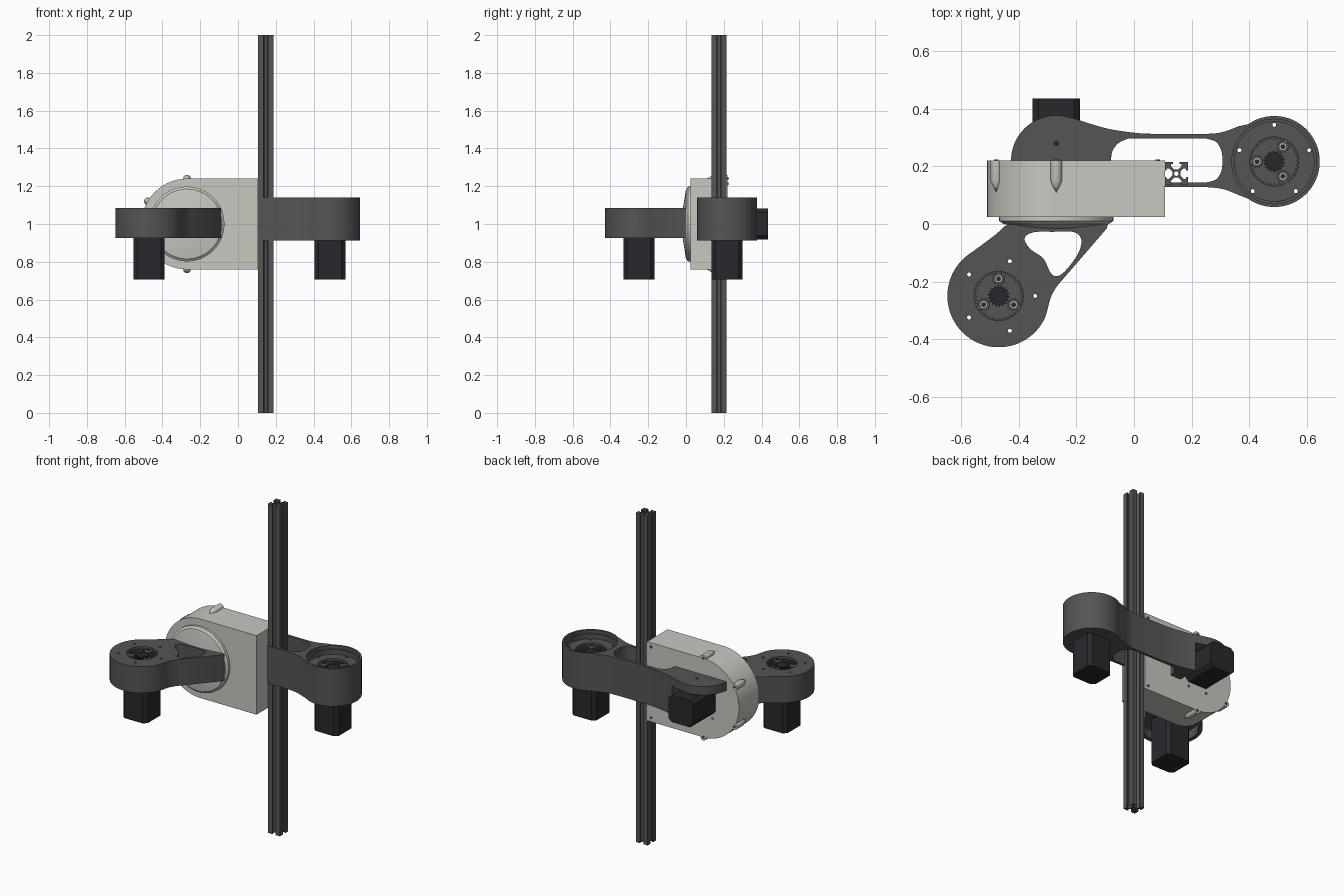
import bpy, bmesh
from math import sin, cos, pi, radians
from mathutils import Vector

if "Cube" in bpy.data.objects:
    bpy.data.objects.remove(bpy.data.objects["Cube"])


def material(name, r, g, b):
    m = bpy.data.materials.new(name)
    m.diffuse_color = (r, g, b, 1)
    m.use_nodes = True
    m.node_tree.nodes["Principled BSDF"].inputs["Base Color"].default_value = m.diffuse_color
    return m


DARK = material("dark_grey", 0.09, 0.09, 0.09)
BLACK = material("motor_black", 0.022, 0.022, 0.027)
PALE = material("pale_grey", 0.58, 0.58, 0.53)
STEEL = material("steel", 0.45, 0.45, 0.45)
COPPER = material("copper", 0.6, 0.22, 0.05)


def finish(name, bm, mat):
    bmesh.ops.remove_doubles(bm, verts=bm.verts, dist=1e-5)
    bmesh.ops.recalc_face_normals(bm, faces=bm.faces)
    me = bpy.data.meshes.new(name)
    bm.to_mesh(me)
    bm.free()
    ob = bpy.data.objects.new(name, me)
    bpy.context.collection.objects.link(ob)
    me.materials.append(mat)
    return ob


def prism(name, pts, lo, hi, mat=DARK, axis="z"):
    """Extrude a 2D outline along z (points are x, y) or along y (points are x, z)."""
    bm = bmesh.new()
    put = (lambda p, h: (p[0], p[1], h)) if axis == "z" else (lambda p, h: (p[0], h, p[1]))
    a = [bm.verts.new(put(p, lo)) for p in pts]
    b = [bm.verts.new(put(p, hi)) for p in pts]
    bm.faces.new(a)
    bm.faces.new(b)
    for i in range(len(pts)):
        j = (i + 1) % len(pts)
        bm.faces.new((a[i], a[j], b[j], b[i]))
    return finish(name, bm, mat)


def lathe(name, profile, cx, cz, mat, n=64):
    """Revolve (radius, y) points about a y-directed axis."""
    bm = bmesh.new()
    vs = [bm.verts.new((cx + r, y, cz)) for r, y in profile]
    es = [bm.edges.new(e) for e in zip(vs, vs[1:])]
    bmesh.ops.spin(bm, geom=vs + es, cent=(cx, 0, cz), axis=(0, 1, 0), angle=2 * pi, steps=n)
    return finish(name, bm, mat)


def arc(cx, cy, r, a0, a1, n=48):
    return [(cx + r * cos(radians(a0 + (a1 - a0) * i / n)),
             cy + r * sin(radians(a0 + (a1 - a0) * i / n))) for i in range(n + 1)]


def circle(cx, cy, r, n=48):
    return arc(cx, cy, r, 0, 360, n)[:-1]


def gear(cx, cy, r, depth, teeth):
    pts = []
    for i in range(teeth):
        for f, rr in ((0, r - depth), (0.3, r - depth), (0.5, r), (0.8, r)):
            a = 2 * pi * (i + f) / teeth
            pts.append((cx + rr * cos(a), cy + rr * sin(a)))
    return pts


def spline(pts, closed=False, n=6):
    p = [Vector(q) for q in pts]
    p = [p[-1]] + p + p[:2] if closed else [p[0]] + p + [p[-1]]
    out = []
    for a, b, c, d in zip(p, p[1:], p[2:], p[3:]):
        for i in range(n):
            t = i / n
            v = 0.5 * (2 * b + (c - a) * t + (2 * a - 5 * b + 4 * c - d) * t * t
                       + (3 * b - a - 3 * c + d) * t ** 3)
            out.append((v.x, v.y))
    return out if closed else out + [tuple(pts[-1])]


def cut(ob, pts, lo, hi, axis="z"):
    c = prism("cutter", pts, lo, hi, DARK, axis)
    c.hide_render = True
    m = ob.modifiers.new("cut", "BOOLEAN")
    m.operation, m.solver, m.object = "DIFFERENCE", "EXACT", c
    bpy.context.view_layer.objects.active = ob
    bpy.ops.object.modifier_apply(modifier=m.name)
    bpy.data.objects.remove(c)


def motor(name, cx, cy, lo, hi, axis="z", h=0.082, k=0.02):
    pts = [(cx + x, cy + y) for x, y in ((h, k - h), (h, h - k), (h - k, h), (k - h, h),
                                         (-h, h - k), (-h, k - h), (k - h, -h), (h - k, -h))]
    return prism(name, pts, lo, hi, BLACK, axis)


def joint(tag, ob, cx, cy, top, bottom, hole_r, turn, planet_turn):
    """Gear well, through holes and planetary gears of one arm disc."""
    floor = top - 0.045
    cut(ob, circle(cx, cy, 0.085), top - 0.012, top + 0.02)
    cut(ob, gear(cx, cy, 0.083, 0.006, 36), floor, top + 0.01)
    for i in range(5):
        a = radians(turn + 72 * i)
        cut(ob, circle(cx + hole_r * cos(a), cy + hole_r * sin(a), 0.007, 12),
            bottom - 0.05, top + 0.05)
    prism(tag + "_sun_gear", gear(cx, cy, 0.037, 0.006, 18), floor - 0.005, top - 0.01, BLACK)
    for i in range(3):
        a = radians(planet_turn + 120 * i)
        px, py = cx + 0.06 * cos(a), cy + 0.06 * sin(a)
        prism(f"{tag}_planet_gear_{i}", gear(px, py, 0.023, 0.004, 12), floor - 0.005, top - 0.012)
        prism(f"{tag}_planet_pin_{i}", circle(px, py, 0.014, 20), floor, top - 0.006, STEEL)
        prism(f"{tag}_planet_bolt_{i}", circle(px, py, 0.009, 6), floor, top - 0.002, BLACK)


# Vertical slotted rail
quarter = [(.014, .007), (.025, .018), (.034, .018), (.034, .011), (.04, .011), (.04, .04),
           (.011, .04), (.011, .034), (.018, .034), (.018, .025), (.007, .014)]
prof = []
for c, s in ((1, 0), (0, 1), (-1, 0), (0, -1)):
    prof += [(0.147 + c * x - s * y, 0.175 + s * x + c * y) for x, y in quarter]
rail = prism("vertical_rail", prof, 0, 2)
cut(rail, circle(0.147, 0.175, 0.008, 16), -0.1, 2.1)

# Housing: rounded block, screw lugs, front turntable
HX, HZ = -0.27, 1.0
prism("housing", arc(HX, HZ, 0.24, 90, 270) + [(0.107, 0.76), (0.107, 1.24)], 0.025, 0.22, PALE, "y")
for i, deg in enumerate((90, 150, 210, 270)):
    a = radians(deg)
    x, z = HX + 0.24 * cos(a), HZ + 0.24 * sin(a)
    lathe(f"housing_lug_{i}", [(0, 0.22), (0.02, 0.22), (0.02, 0.15), (0.012, 0.13), (0, 0.11)],
          x, z, PALE, 24)
    lathe(f"housing_screw_{i}", [(0, 0.224), (0.008, 0.224), (0.008, 0.215), (0, 0.215)], x, z, DARK, 12)
for i, z in enumerate((0.785, 1.215)):
    lathe(f"housing_corner_screw_{i}", [(0, 0.224), (0.008, 0.224), (0.008, 0.215), (0, 0.215)],
          0.082, z, DARK, 12)
lathe("turntable", [(0, 0.03), (0.198, 0.03), (0.198, 0.01), (0.188, 0.004), (0.185, 0.0),
                    (0.08, -0.017), (0, -0.017)], HX, HZ, PALE)

# Front arm
FX, FY, F0, F1 = -0.47, -0.25, 0.925, 1.085
outline = (arc(FX, FY, 0.178, 125, 335, 72)
           + spline([(-.301, -.30), (-.287, -.25), (-.265, -.213), (-.24, -.184)])
           + [(-.095, -.016), (-.09, 0), (-.43, 0)]
           + spline([(-.45, -.008), (-.48, -.036), (-.53, -.074)]))
front_arm = prism("front_arm", outline, F0, F1)
cut(front_arm, spline([(-.38, -.05), (-.35, -.029), (-.28, -.027), (-.21, -.028), (-.183, -.055),
                       (-.197, -.108), (-.25, -.173), (-.285, -.175), (-.315, -.12), (-.36, -.087)],
                      True), F0 - 0.1, F1 + 0.1)
cut(front_arm, circle(FX, FY, 0.155, 64), F0 - 0.1, 0.98)
joint("front", front_arm, FX, FY, F1, F0, 0.127, 0, 90)
motor("front_motor", FX, FY, 0.705, 0.985)

# Rear arm, reaching round the rail
RX, RY, R0, R1 = 0.487, 0.217, 0.912, 1.14
outline = (arc(HX, 0.22, 0.157, 180, 75, 40)
           + spline([(-.2, .364), (-.1, .333), (0, .317), (.08, .313), (.25, .313),
                     (.31, .32), (.365, .34)])
           + arc(RX, RY, 0.158, 125, -125, 72)
           + spline([(.365, .1), (.31, .121), (.25, .128), (.18, .128), (.09, .128)])
           + [(.09, .22)])
rear_arm = prism("rear_arm", outline, R0, R1)
cut(rear_arm, spline([(-.08, .21), (-.076, .25), (-.055, .28), (-.02, .297)])
    + spline([(.25, .297), (.285, .285), (.303, .255), (.307, .22), (.303, .183), (.285, .155),
              (.25, .144)]) + [(-.08, .144)], R0 - 0.1, R1 + 0.1)
# Space for the shoulder motor under the end plate
cut(rear_arm, [(-.5, .2), (-.15, .2), (-.15, .45), (-.5, .45)], R0 - 0.1, 1.088)
cut(rear_arm, circle(HX, 0.28, 0.008, 16), 1.0, 1.2)
# Stepped cup around the joint
cut(rear_arm, circle(RX, RY, 0.147, 64), 1.12, 1.2)
cut(rear_arm, circle(RX, RY, 0.138, 64), 1.09, 1.2)
joint("rear", rear_arm, RX, RY, 1.09, R0, 0.127, 90, 60)
motor("rear_motor", RX, RY, 0.705, 0.93)

# Shoulder motor on the back of the housing
motor("shoulder_motor", HX, HZ, 0.215, 0.435, "y")
for i, (sx, sz) in enumerate(((-1, -1), (-1, 1), (1, -1), (1, 1))):
    lathe(f"shoulder_bolt_{i}", [(0, 0.226), (0.007, 0.226), (0.007, 0.215), (0, 0.215)],
          HX + sx * 0.062, HZ + sz * 0.11, COPPER, 12)

# Smooth the round walls, keep the edges crisp
bpy.ops.object.select_all(action="SELECT")
bpy.context.view_layer.objects.active = rail
bpy.ops.object.shade_smooth_by_angle(angle=radians(25))
